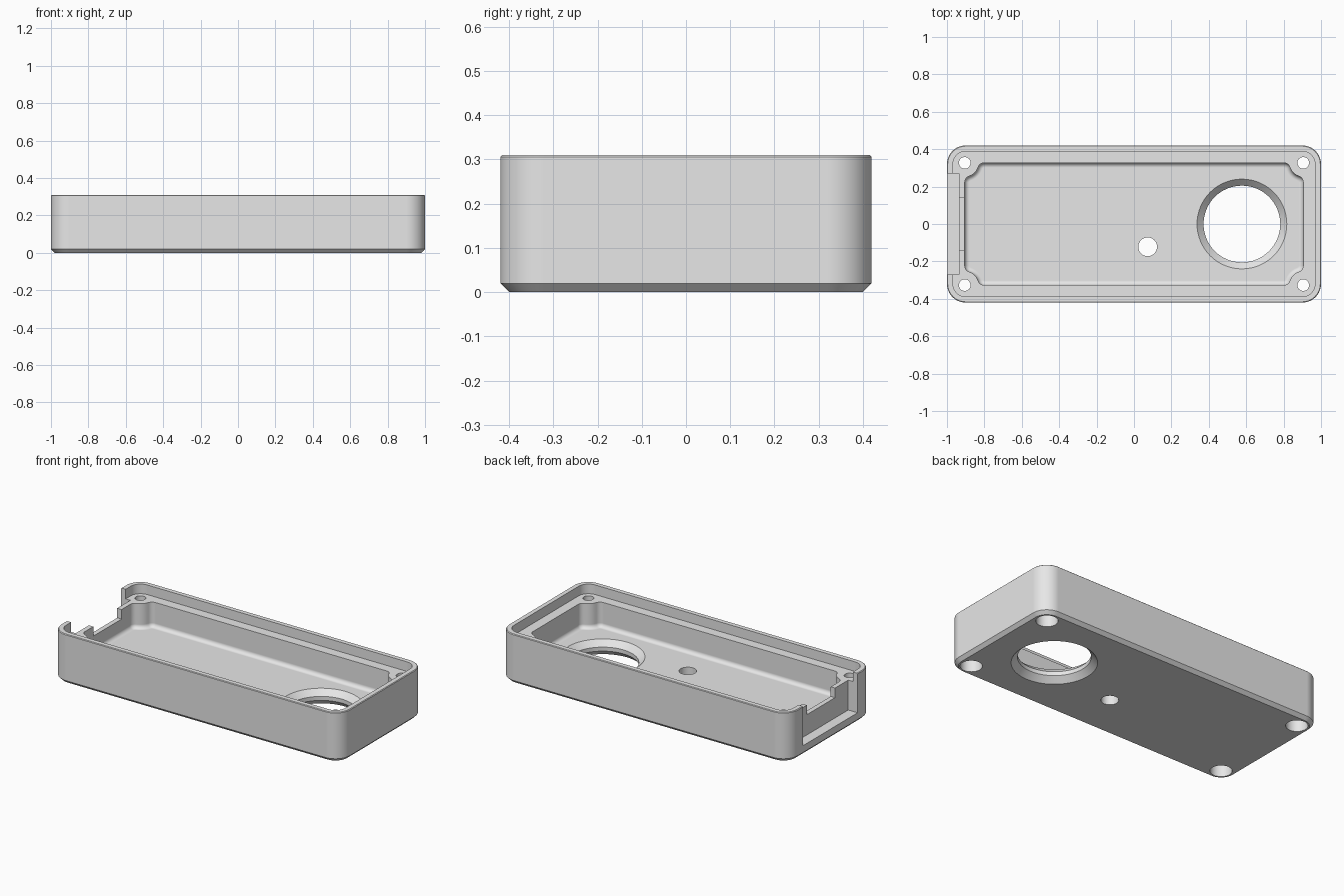
import bpy, bmesh
from math import pi, sin, cos, sqrt, atan2

cube = bpy.data.objects.get("Cube")
if cube:
    bpy.data.objects.remove(cube, do_unlink=True)

# Main sizes
HALF_X, HALF_Y, HEIGHT, CORNER = 1.0, 0.42, 0.31, 0.1
FLOOR, LEDGE = 0.095, 0.25
BOSS_X, BOSS_Y, BOSS_R, BOSS_FILLET = 0.905, 0.327, 0.075, 0.035

grey = bpy.data.materials.new("light_grey")
grey.use_nodes = True
grey.diffuse_color = (0.8, 0.8, 0.8, 1)
grey.node_tree.nodes["Principled BSDF"].inputs["Base Color"].default_value = grey.diffuse_color


def arc(cx, cy, r, a0, a1, n):
    angles = [a0 + (a1 - a0) * i / n for i in range(n + 1)]
    return [(cx + r * cos(a), cy + r * sin(a)) for a in angles]


def four_corners(quarter):
    """Mirror the points of one corner into a full counter-clockwise outline."""
    ring = []
    for sx, sy in ((1, 1), (-1, 1), (-1, -1), (1, -1)):
        pts = quarter if sx == sy else quarter[::-1]
        ring += [(sx * x, sy * y) for x, y in pts]
    return ring


def rounded_rect(inset):
    r = CORNER - inset
    return four_corners(arc(HALF_X - CORNER, HALF_Y - CORNER, r, 0, pi / 2, 12))


def cavity_outline(inset):
    """Rectangle whose corners wrap around the screw bosses."""
    f, r = BOSS_FILLET - inset, BOSS_R + inset
    h = sqrt(BOSS_R ** 2 + 2 * BOSS_R * BOSS_FILLET)
    a = atan2(h, BOSS_FILLET)
    quarter = arc(BOSS_X - BOSS_FILLET, BOSS_Y - h, f, 0, a, 6)
    quarter += arc(BOSS_X, BOSS_Y, r, pi + a, 1.5 * pi - a, 6)[1:-1]
    quarter += arc(BOSS_X - h, BOSS_Y - BOSS_FILLET, f, pi / 2 - a, pi / 2, 6)
    return four_corners(quarter)


def loft(name, sections):
    """Closed solid through a stack of (outline, z) sections."""
    bm = bmesh.new()
    rings = [[bm.verts.new((x, y, z)) for x, y in pts] for pts, z in sections]
    n = len(rings[0])
    for low, high in zip(rings, rings[1:]):
        for i in range(n):
            j = (i + 1) % n
            bm.faces.new((low[i], low[j], high[j], high[i]))
    bm.faces.new(rings[0][::-1])
    bm.faces.new(rings[-1])
    bmesh.ops.recalc_face_normals(bm, faces=bm.faces)
    mesh = bpy.data.meshes.new(name)
    bm.to_mesh(mesh)
    bm.free()
    mesh.materials.append(grey)
    obj = bpy.data.objects.new(name, mesh)
    bpy.context.collection.objects.link(obj)
    return obj


def turned(name, cx, cy, profile, n=32):
    return loft(name, [(arc(cx, cy, r, 0, 2 * pi * (n - 1) / n, n - 1), z) for r, z in profile])


def block(name, x0, x1, half_y, z0, z1):
    pts = [(x0, -half_y), (x1, -half_y), (x1, half_y), (x0, half_y)]
    return loft(name, [(pts, z0), (pts, z1)])


# Outer shell with chamfered bottom and a fine edge break on the rim
tray = loft("enclosure_tray", [(rounded_rect(0.02), 0), (rounded_rect(0), 0.02),
                               (rounded_rect(0), HEIGHT - 0.004), (rounded_rect(0.004), HEIGHT)])

# Lid recess and main cavity with a filleted floor edge
lip = rounded_rect(0.032)
cutters = [loft("lid_recess", [(lip, LEDGE), (lip, HEIGHT + 0.1)])]
FILLET = 0.025
steps = [i * pi / 12 for i in range(7)]
sections = [(cavity_outline(FILLET * (1 - sin(a))), FLOOR + FILLET * (1 - cos(a))) for a in steps]
cutters.append(loft("cavity", sections + [(cavity_outline(0), HEIGHT + 0.05)]))

# Large opening, chamfered on both sides, and the small floor hole
cutters.append(turned("large_opening", 0.577, 0, [
    (0.25, -0.01), (0.205, 0.035), (0.205, FLOOR - 0.035), (0.25, FLOOR + 0.01)], 64))
cutters.append(turned("small_hole", 0.073, -0.122, [(0.05, -0.05), (0.05, 0.2)]))

# Counterbored screw holes
for sx in (-1, 1):
    for sy in (-1, 1):
        cutters.append(turned("screw_hole", sx * BOSS_X, sy * BOSS_Y, [
            (0.062, -0.05), (0.062, 0.16), (0.031, 0.16), (0.031, 0.4)]))

# Connector notch in the end wall: wide outer pocket, narrow inner slot
cutters.append(block("outer_pocket", -1.1, -0.935, 0.27, 0.063, 0.45))
cutters.append(block("inner_slot", -1.05, -0.85, 0.14, 0.19, 0.42))

bpy.context.view_layer.objects.active = tray
for cutter in cutters:
    cutter.hide_render = True
    mod = tray.modifiers.new(cutter.name, "BOOLEAN")
    mod.operation, mod.solver, mod.object = "DIFFERENCE", "EXACT", cutter
    bpy.ops.object.modifier_apply(modifier=mod.name)
    bpy.data.objects.remove(cutter, do_unlink=True)

# Smooth curves, crisp edges
for obj in bpy.context.selected_objects:
    obj.select_set(False)
tray.select_set(True)
bpy.ops.object.shade_smooth_by_angle(angle=pi / 6)
weighted = tray.modifiers.new("weighted_normals", "WEIGHTED_NORMAL")
weighted.keep_sharp = True
